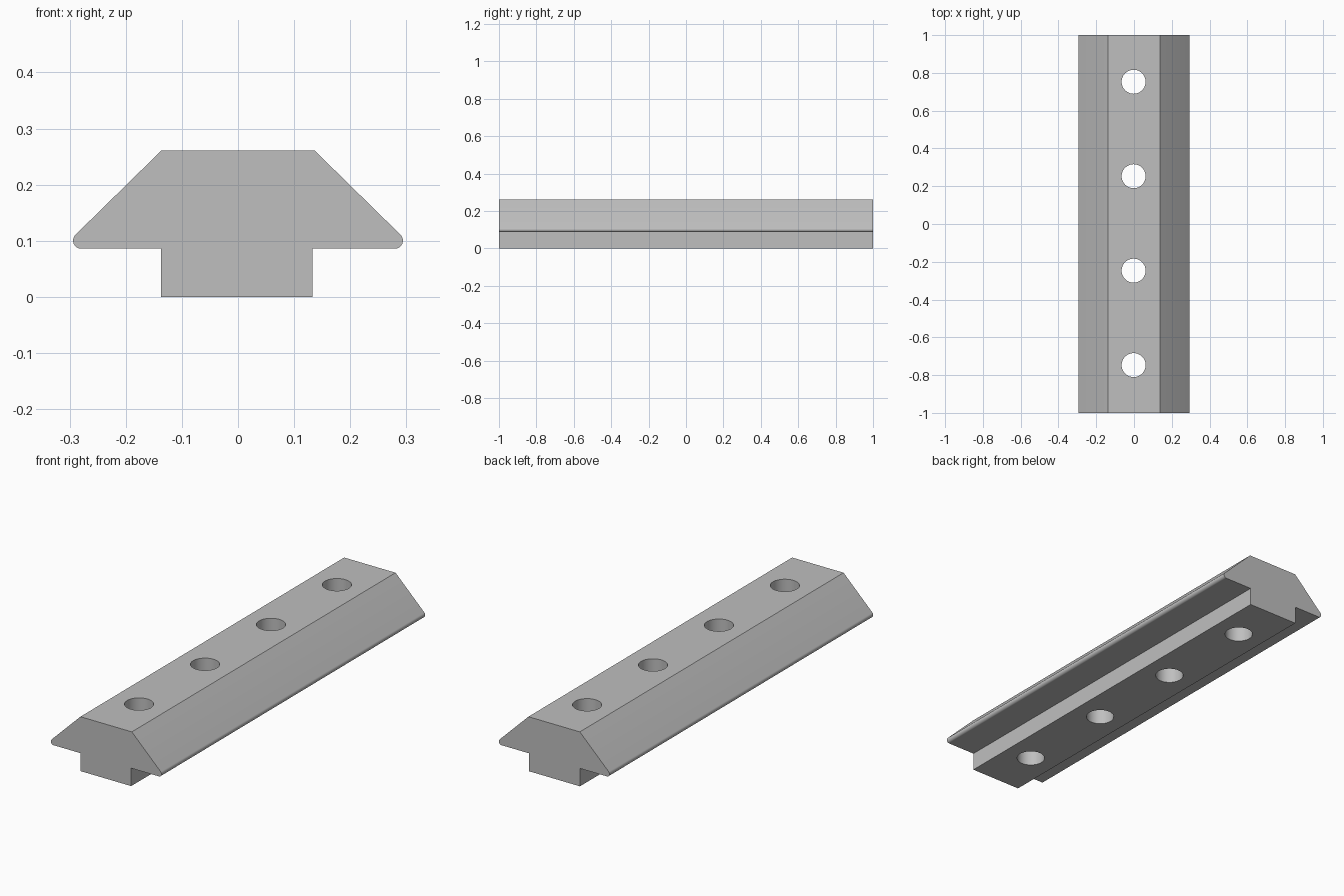
import bpy, bmesh, math

HALF_LENGTH = 1.0
TOP_Z, FLANGE_Z = 0.261, 0.086
TIP_X, TIP_R = 0.294, 0.0145
HOLE_R = 0.0635
SHIFT = -0.002  # stem and holes sit slightly off centre

cube = bpy.data.objects.get("Cube")
if cube:
    bpy.data.objects.remove(cube, do_unlink=True)

metal = bpy.data.materials.new("grey metal")
metal.use_nodes = True
grey = (0.52, 0.52, 0.52, 1)
metal.diffuse_color = grey
metal.node_tree.nodes["Principled BSDF"].inputs["Base Color"].default_value = grey


def add_object(name, bm):
    bmesh.ops.recalc_face_normals(bm, faces=bm.faces)
    mesh = bpy.data.meshes.new(name)
    bm.to_mesh(mesh)
    bm.free()
    mesh.materials.append(metal)
    obj = bpy.data.objects.new(name, mesh)
    bpy.context.collection.objects.link(obj)
    return obj


def half_profile(side):
    """Stem foot, flange underside, rounded tip and top edge of one side."""
    stem = side * 0.135 + SHIFT
    points = [(stem, 0), (stem, FLANGE_Z)]
    for i in range(11):
        a = math.radians(-90 + 135 * i / 10)
        points.append((side * (TIP_X - TIP_R + TIP_R * math.cos(a)),
                       FLANGE_Z + TIP_R + TIP_R * math.sin(a)))
    return points + [(side * 0.1365, TOP_Z)]


# Bar: T-slot section extruded along its length
bm = bmesh.new()
section = half_profile(1) + half_profile(-1)[::-1]
face = bm.faces.new([bm.verts.new((x, -HALF_LENGTH, z)) for x, z in section])
extruded = bmesh.ops.extrude_face_region(bm, geom=[face])["geom"]
bmesh.ops.translate(bm, vec=(0, 2 * HALF_LENGTH, 0),
                    verts=[v for v in extruded if isinstance(v, bmesh.types.BMVert)])
bar = add_object("slot_bar", bm)

# Four vertical through holes
bm = bmesh.new()
for i in range(4):
    made = bmesh.ops.create_cone(bm, cap_ends=True, segments=48, radius1=HOLE_R,
                                 radius2=HOLE_R, depth=1)
    bmesh.ops.translate(bm, vec=(SHIFT, -0.747 + 0.5 * i, TOP_Z / 2), verts=made["verts"])
cutter = add_object("hole_cutter", bm)
cutter.hide_render = True

cut = bar.modifiers.new("holes", "BOOLEAN")
cut.operation = "DIFFERENCE"
cut.solver = "EXACT"
cut.object = cutter

# Bake the holes, then smooth only the round surfaces
bpy.ops.object.select_all(action="DESELECT")
bar.select_set(True)
bpy.context.view_layer.objects.active = bar
bpy.ops.object.modifier_apply(modifier=cut.name)
bpy.data.objects.remove(cutter, do_unlink=True)
bpy.ops.object.shade_smooth_by_angle(angle=math.radians(30))
